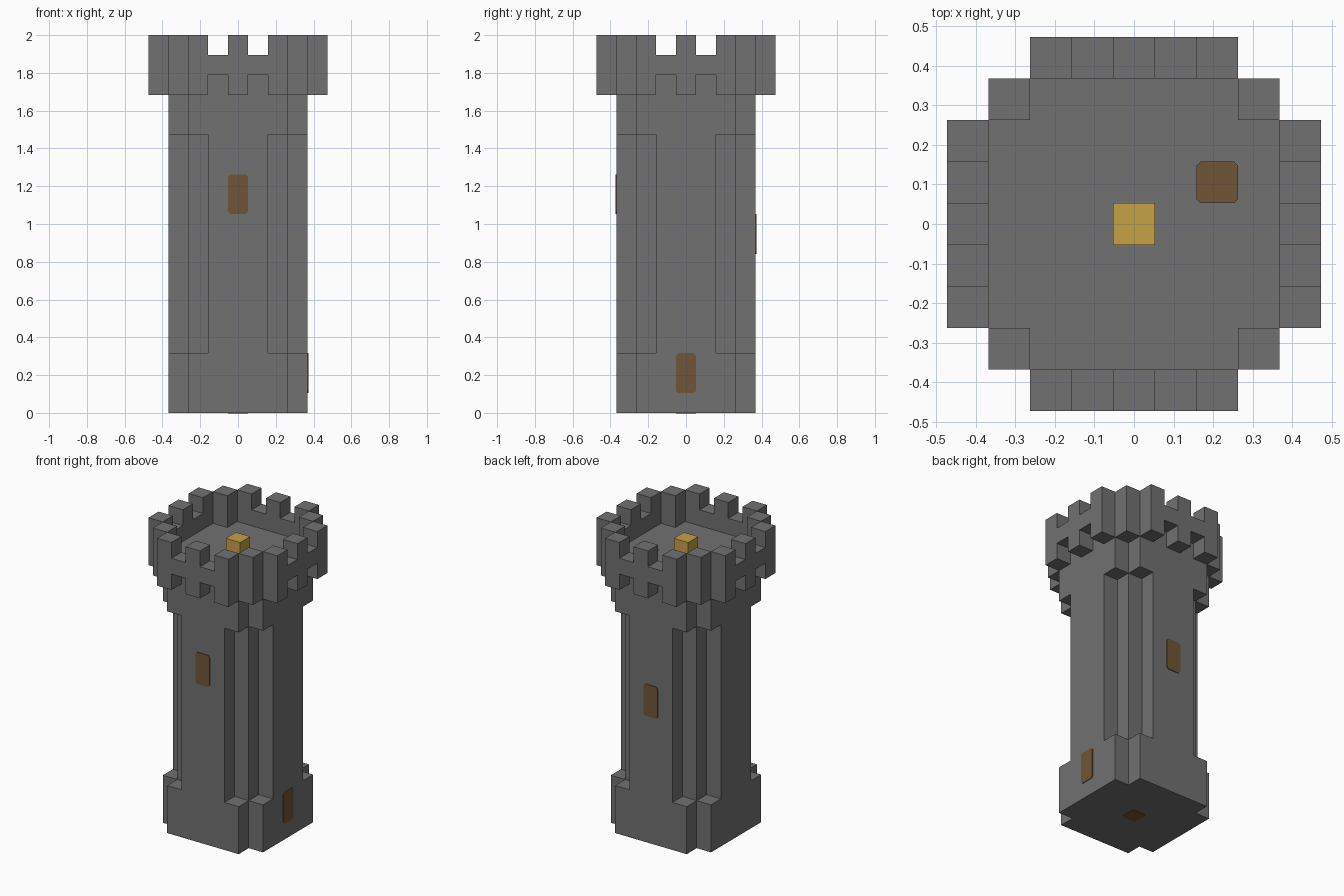
import bpy, bmesh
from math import pi
from mathutils import Matrix, Vector

U = 2 / 19  # one block

default = bpy.data.objects.get("Cube")
if default:
    bpy.data.objects.remove(default, do_unlink=True)


def material(name, rgb):
    mat = bpy.data.materials.new(name)
    mat.use_nodes = True
    mat.diffuse_color = (*rgb, 1)
    mat.node_tree.nodes["Principled BSDF"].inputs["Base Color"].default_value = (*rgb, 1)
    return mat


stone = material("grey_stone", (0.165, 0.165, 0.165))
wood = material("brown_wood", (0.16, 0.09, 0.037))
gold = material("gold", (0.56, 0.36, 0.064))


def turned(quarter):
    return Matrix.Rotation(quarter * pi / 2, 4, 'Z')


def prism(name, outline, low, high, mat, places=(Matrix(),)):
    """Extrude an xy outline from low to high, once for each placement; sizes in blocks."""
    bm = bmesh.new()
    for place in places:
        face = bm.faces.new([bm.verts.new((x, y, low)) for x, y in outline])
        grown = bmesh.ops.extrude_face_region(bm, geom=[face], use_keep_orig=True)
        top = [v for v in grown["geom"] if isinstance(v, bmesh.types.BMVert)]
        bmesh.ops.translate(bm, verts=top, vec=(0, 0, high - low))
        bmesh.ops.transform(bm, matrix=place, verts=list(face.verts) + top)
    bmesh.ops.scale(bm, verts=bm.verts, vec=(U, U, U))
    bmesh.ops.recalc_face_normals(bm, faces=bm.faces)
    mesh = bpy.data.meshes.new(name)
    bm.to_mesh(mesh)
    bm.free()
    mesh.materials.append(mat)
    obj = bpy.data.objects.new(name, mesh)
    bpy.context.collection.objects.link(obj)
    return obj


quarters = [turned(q) for q in range(4)]

# Tower body: square with notched corners, up to the roof floor
corner = [(3.5, 2.5), (2.5, 2.5), (2.5, 3.5)]
plan = [(q @ Vector((x, y, 0))).xy for q in quarters for x, y in corner]
body = prism("tower_body", plan, 0, 17, stone)

# Stepped recesses running up the corners of the shaft
recess = [(1.5, 2.5), (2.5, 2.5), (2.5, 1.5), (4, 1.5), (4, 4), (1.5, 4)]
cutter = prism("corner_recess_cutter", recess, 3, 14, stone, quarters)
cutter.hide_render = True
cut = body.modifiers.new("corner_recesses", 'BOOLEAN')
cut.operation = 'DIFFERENCE'
cut.solver = 'EXACT'
cut.object = cutter
bpy.context.view_layer.objects.active = body
bpy.ops.object.modifier_apply(modifier=cut.name)
bpy.data.objects.remove(cutter, do_unlink=True)

# Battlement walls: stepped silhouette, stood upright on each side
half = [(0.5, 16), (0.5, 17), (1.5, 17), (1.5, 16), (2.5, 16),
        (2.5, 19), (1.5, 19), (1.5, 18), (0.5, 18), (0.5, 19)]
silhouette = half + [(-x, z) for x, z in reversed(half)]
upright = Matrix.Rotation(pi / 2, 4, 'X')
prism("battlement_walls", silhouette, 3.5, 4.5, stone, [q @ upright for q in quarters])


def rectangle(w, h, c=0.0):
    """Centred rectangle outline, with corners clipped by c."""
    if not c:
        return [(-w, -h), (w, -h), (w, h), (-w, h)]
    return [(c - w, -h), (w - c, -h), (w, c - h), (w, h - c),
            (w - c, h), (c - w, h), (-w, h - c), (-w, c - h)]


# Corner merlons
merlon_spots = [q @ Matrix.Translation((3, 3, 0)) for q in quarters]
prism("corner_merlons", rectangle(0.5, 0.5), 16, 19, stone, merlon_spots)

# Treasure block in the middle of the roof
prism("gold_block", rectangle(0.5, 0.5), 17, 18, gold)

# Windows and door: thin clipped plates on the walls
opening = rectangle(0.5, 1, 0.12)
for name, quarter, height in (("front_window", 0, 11), ("side_door", 1, 2), ("back_window", 2, 9)):
    place = turned(quarter) @ Matrix.Translation((0, 0, height)) @ upright
    prism(name, opening, 3.49, 3.54, wood, [place])

# Hatches on the roof and underside
hatch = rectangle(0.5, 0.5, 0.1)
prism("roof_hatch", hatch, 16.99, 17.04, wood, [Matrix.Translation((2, 1, 0))])
prism("floor_hatch", hatch, -0.02, 0.01, wood)
